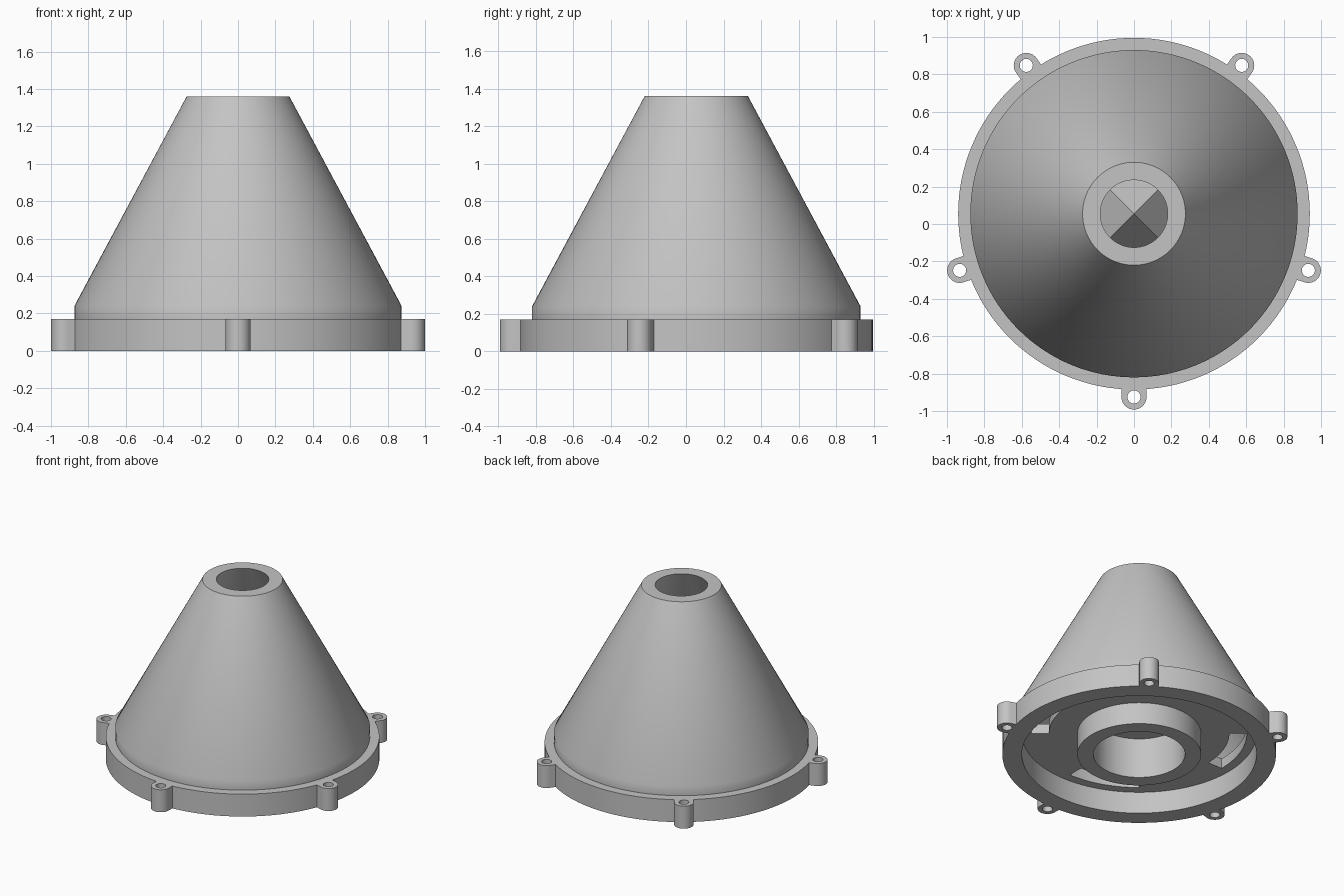
import bpy, bmesh, math
from mathutils import Matrix

CENTRE_Y = 0.055
SEGMENTS = 128
BASE_H = 0.17

if "Cube" in bpy.data.objects:
    bpy.data.objects.remove(bpy.data.objects["Cube"], do_unlink=True)

grey = bpy.data.materials.new("light_grey")
grey.use_nodes = True
grey.diffuse_color = (0.55, 0.55, 0.55, 1)
grey.node_tree.nodes["Principled BSDF"].inputs["Base Color"].default_value = grey.diffuse_color


def make_object(name, bm):
    bmesh.ops.recalc_face_normals(bm, faces=bm.faces[:])
    mesh = bpy.data.meshes.new(name)
    bm.to_mesh(mesh)
    bm.free()
    mesh.materials.append(grey)
    obj = bpy.data.objects.new(name, mesh)
    bpy.context.collection.objects.link(obj)
    obj.location.y = CENTRE_Y
    return obj


def smooth(obj):
    bpy.ops.object.select_all(action="DESELECT")
    obj.select_set(True)
    bpy.context.view_layer.objects.active = obj
    bpy.ops.object.shade_smooth_by_angle(angle=math.radians(32))


def lathe(name, profile):
    bm = bmesh.new()
    verts = [bm.verts.new((r, 0, z)) for r, z in profile]
    edges = [bm.edges.new(pair) for pair in zip(verts, verts[1:])]
    bmesh.ops.spin(bm, geom=verts + edges, cent=(0, 0, 0), axis=(0, 0, 1),
                   angle=math.tau, steps=SEGMENTS)
    bmesh.ops.remove_doubles(bm, verts=bm.verts[:], dist=1e-4)
    return make_object(name, bm)


def add_prism(bm, outline, z0, z1):
    face = bm.faces.new([bm.verts.new((x, y, z0)) for x, y in outline])
    new = bmesh.ops.extrude_face_region(bm, geom=[face], use_keep_orig=True)["geom"]
    bmesh.ops.translate(bm, vec=(0, 0, z1 - z0),
                        verts=[g for g in new if isinstance(g, bmesh.types.BMVert)])


def arc(radius, start, end, steps, cx=0.0):
    angles = [start + (end - start) * i / steps for i in range(steps + 1)]
    return [(cx + radius * math.cos(a), radius * math.sin(a)) for a in angles]


def cut(obj, cutter):
    cutter.hide_render = True
    mod = obj.modifiers.new("cut", "BOOLEAN")
    mod.operation, mod.solver, mod.object = "DIFFERENCE", "EXACT", cutter
    bpy.context.view_layer.update()
    bpy.context.view_layer.objects.active = obj
    bpy.ops.object.modifier_apply(modifier=mod.name)
    bpy.data.objects.remove(cutter, do_unlink=True)


# Hollow cone, flanged base, floor and central socket in one turned profile
body = lathe("cone_body", [
    (0, 0.36), (0.425, 0.36), (0.425, 0.24), (0.75, 0.24),        # inner floor
    (0.18, 1.36), (0.275, 1.36), (0.875, 0.24), (0.875, BASE_H),  # cone wall
    (0.94, BASE_H), (0.94, 0), (0.806, 0), (0.806, 0.165),        # flange
    (0.425, 0.165), (0.425, 0), (0.315, 0), (0.315, 0.305), (0, 0.305)])

# Four curved slots through the floor
bm = bmesh.new()
half = math.radians(20)
for i in range(4):
    mid = math.radians(70 + 90 * i)
    outline = (arc(0.74, mid - half, mid + half, 16)
               + arc(0.62, mid + half, mid - half, 16))
    add_prism(bm, outline, 0.1, 0.25)
cut(body, make_object("slot_cutter", bm))
smooth(body)

# Four-sided deflector above the socket
bm = bmesh.new()
bmesh.ops.create_cone(bm, cap_ends=True, segments=4, radius1=0.425, radius2=0, depth=0.4,
                      matrix=Matrix.Translation((0, 0, 0.56))
                      @ Matrix.Rotation(math.pi / 4, 4, "Z"))
make_object("deflector_pyramid", bm)

# Five screw lugs around the flange
for i in range(5):
    bm = bmesh.new()
    r = 0.067
    outline = [(0.935, -r)] + arc(r, -math.pi / 2, math.pi / 2, 20, 0.98) + [(0.935, r)]
    add_prism(bm, outline, 0, BASE_H)
    lug = make_object(f"screw_lug_{i + 1}", bm)
    bm = bmesh.new()
    add_prism(bm, arc(0.035, 0, math.tau * 23 / 24, 23, 0.98), -0.1, 0.3)
    cut(lug, make_object("screw_hole_cutter", bm))
    lug.rotation_euler.z = math.radians(-90 + 72 * i)
    smooth(lug)
